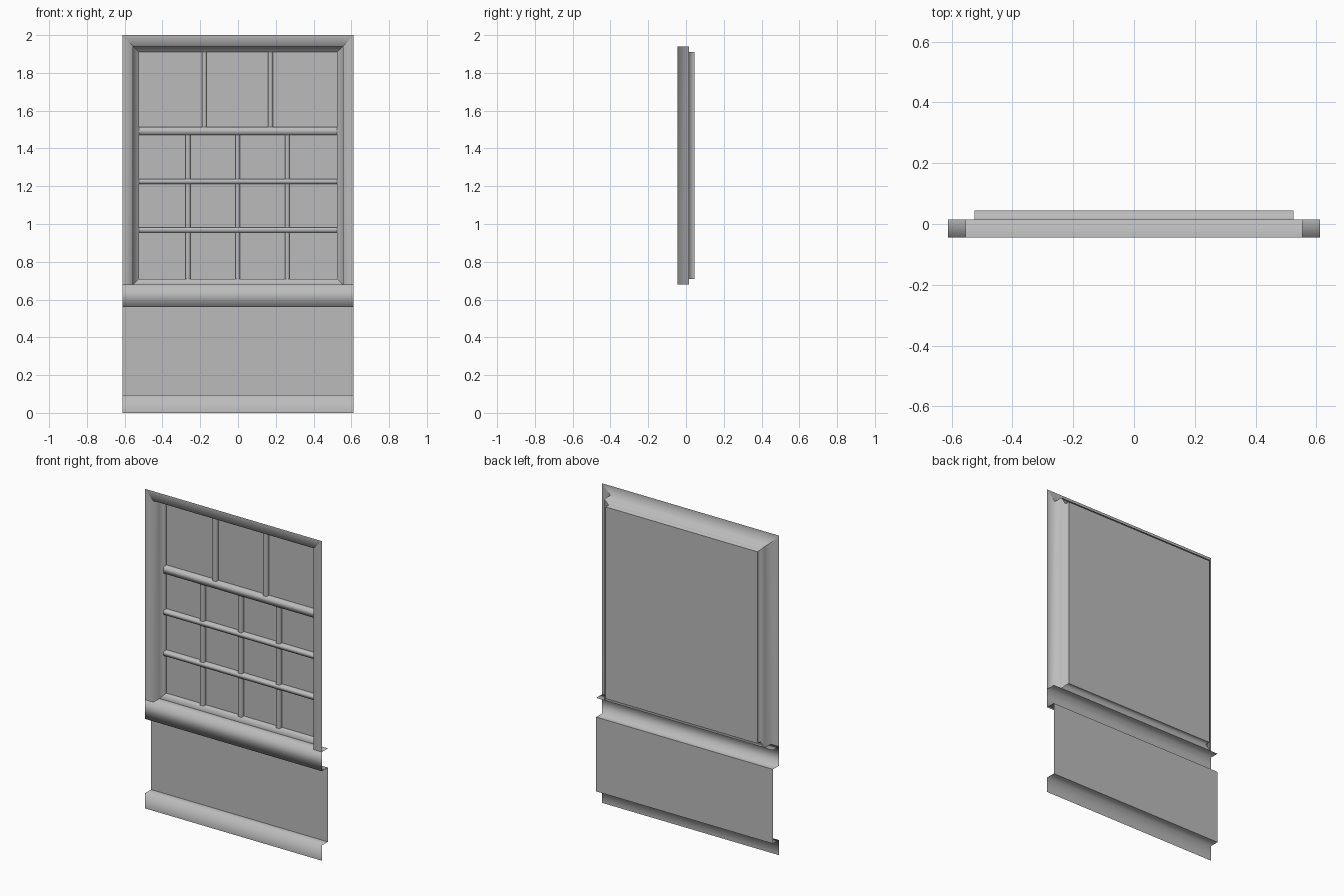
import bpy, bmesh

if "Cube" in bpy.data.objects:
    bpy.data.objects.remove(bpy.data.objects["Cube"])

# One flat grey for the whole model
grey = bpy.data.materials.new("plain_grey")
grey.diffuse_color = (0.5, 0.5, 0.5, 1)
grey.use_nodes = True
grey.node_tree.nodes["Principled BSDF"].inputs["Base Color"].default_value = grey.diffuse_color

FRONT, MID, BACK = -0.045, 0.015, 0.045      # depth planes
OUT, REVEAL, SASH = 0.612, 0.555, 0.525      # half widths
SILL_LO, SILL_HI, SASH_LO = 0.56, 0.68, 0.71
TOP, REVEAL_HI, SASH_HI = 2.0, 1.94, 1.91


def strip(name, a, b):
    """Open smooth sheet between two matching polylines, facing the front."""
    bm = bmesh.new()
    va = [bm.verts.new(p) for p in a]
    vb = [bm.verts.new(p) for p in b]
    for i in range(len(a) - 1):
        f = bm.faces.new((va[i], va[i + 1], vb[i + 1], vb[i]))
        f.smooth = True
    bm.normal_update()
    if sum(f.normal.y * f.calc_area() for f in bm.faces) > 0:
        bmesh.ops.reverse_faces(bm, faces=bm.faces[:])
    me = bpy.data.meshes.new(name)
    bm.to_mesh(me)
    bm.free()
    me.materials.append(grey)
    ob = bpy.data.objects.new(name, me)
    bpy.context.collection.objects.link(ob)
    return ob


def across(name, half, profile):
    """Sheet with a (y, z) profile extruded along x."""
    return strip(name, [(-half, y, z) for y, z in profile],
                 [(half, y, z) for y, z in profile])


def bar_x(name, z, w, half, front):
    across(name, half, [(BACK, z - w / 2), (front, z - w / 2),
                        (front, z + w / 2), (BACK, z + w / 2)])


def bar_z(name, x, w, z0, z1, front):
    prof = [(x - w / 2, BACK), (x - w / 2, front),
            (x + w / 2, front), (x + w / 2, BACK)]
    strip(name, [(px, py, z0) for px, py in prof],
          [(px, py, z1) for px, py in prof])


# Lower wall, skirting and sill
across("wall_panel", OUT, [(MID, 0.095), (MID, SILL_LO)])
across("skirting", OUT, [(FRONT, 0), (FRONT, 0.095), (MID, 0.095)])
across("sill", OUT, [(MID, SILL_LO), (FRONT, SILL_LO),
                     (FRONT, SILL_HI), (MID, SILL_HI)])

# Stepped frame section: half width, lower z, upper z, depth
section = [(OUT, SILL_HI, TOP, FRONT), (REVEAL, SILL_HI, REVEAL_HI, FRONT),
           (REVEAL, SILL_HI, REVEAL_HI, MID), (SASH, SASH_LO, SASH_HI, MID),
           (SASH, SASH_LO, SASH_HI, BACK)]

# Mitred head, jambs and bottom rail
strip("head", [(-x, y, hi) for x, lo, hi, y in section],
      [(x, y, hi) for x, lo, hi, y in section])
for side, s in (("left", -1), ("right", 1)):
    strip("jamb_" + side, [(s * x, y, lo) for x, lo, hi, y in section],
          [(s * x, y, hi) for x, lo, hi, y in section])
strip("bottom_rail", [(-x, y, lo) for x, lo, hi, y in section[2:]],
      [(x, y, lo) for x, lo, hi, y in section[2:]])

# Glazing
across("glass", SASH, [(BACK, SASH_LO), (BACK, SASH_HI)])

# Horizontal bars
bar_x("meeting_rail", 1.492, 0.042, SASH, MID)
rows = [0.969, 1.226]
for i, z in enumerate(rows):
    bar_x(f"cross_bar_{i}", z, 0.026, SASH, MID)

# Upright bars: three per lower row, two above the meeting rail
edges = [(SASH_LO, 0.956), (0.982, 1.213), (1.239, 1.471)]
for r, (z0, z1) in enumerate(edges):
    for c in (-1, 0, 1):
        bar_z(f"lower_upright_{r}_{c + 1}", c * 0.263 - 0.002, 0.025, z0, z1, 0.02)
for c in (-1, 1):
    bar_z(f"upper_upright_{(c + 1) // 2}", c * 0.175 - 0.003, 0.025, 1.513, SASH_HI, 0.02)
